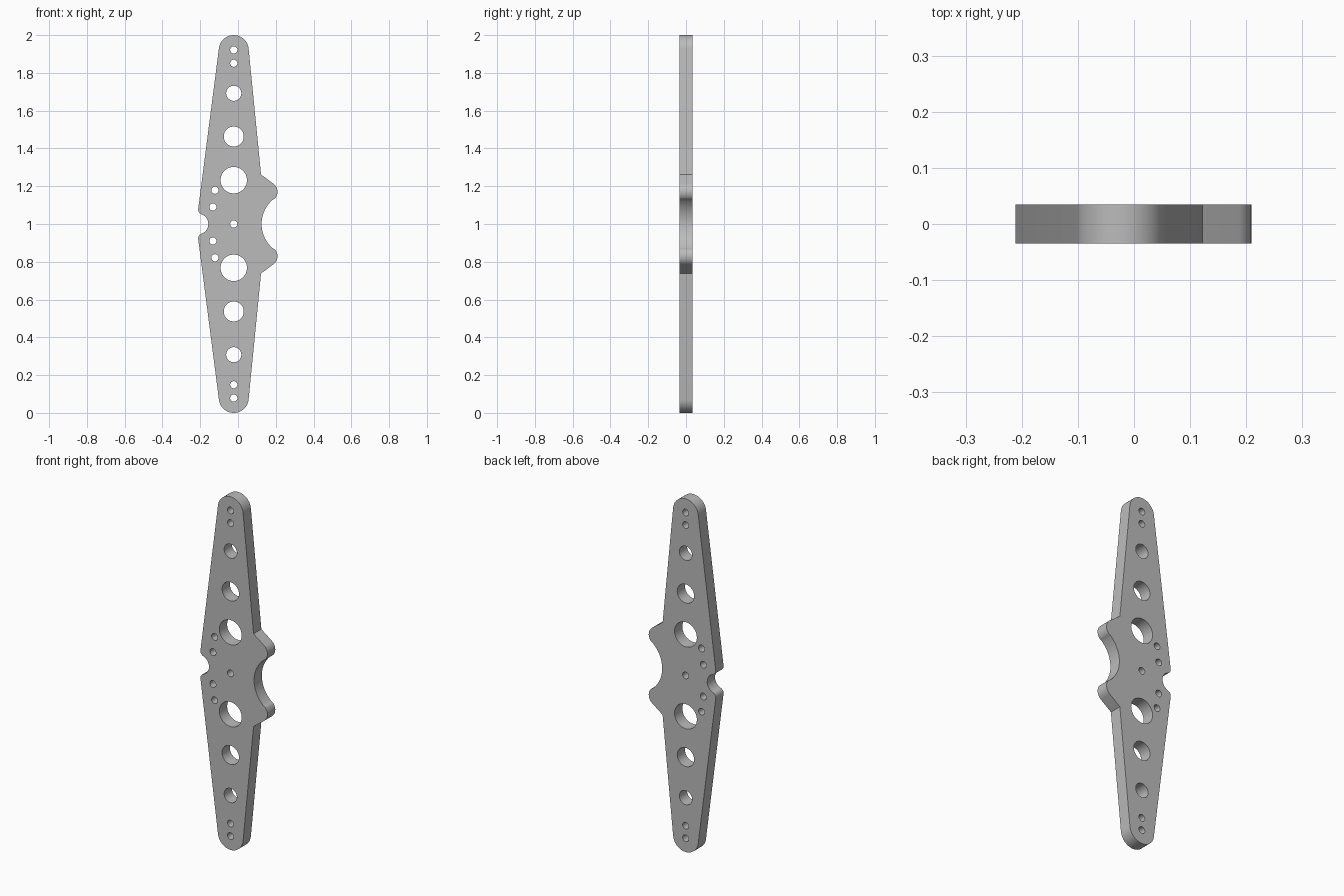
import bpy, bmesh
from math import sin, cos, radians, pi
from mathutils import Matrix

cube = bpy.data.objects.get("Cube")
if cube:
    bpy.data.objects.remove(cube)

AXIS_X = -0.0225      # centre line of the arm
MID = 1.0             # mirror height
THICK = 0.07


def arc(cx, cz, r, start, end, n):
    """Points on an arc, angles in degrees."""
    angles = [radians(start + (end - start) * i / n) for i in range(n + 1)]
    return [(cx + r * cos(a), cz + r * sin(a)) for a in angles]


def flip(points):
    return [(x, 2 * MID - z) for x, z in reversed(points)]


# Upper half of the outline, counter-clockwise from the right-hand recess
upper = arc(0.294, MID, 0.169, 180, 129.4, 14)          # wide recess
upper += arc(0.156, 1.171, 0.053, -50, 53, 18)[1:]      # side lobe
upper += [(0.122, 1.262)]                               # lobe shoulder
upper += arc(AXIS_X, 1.921, 0.079, 5.6, 172.7, 28)      # rounded arm end
upper += arc(-0.185, 1.076, 0.026, 172.7, 250, 10)      # notch corner
upper += arc(-0.212, MID, 0.0547, 70.4, 0, 12)[1:]      # small notch
outline = upper + flip(upper)[1:-1]

# Holes: x, z, radius; mirrored below the middle
holes = [
    (AXIS_X, 1.922, 0.019), (AXIS_X, 1.851, 0.019),
    (AXIS_X, 1.692, 0.04), (AXIS_X, 1.463, 0.053), (AXIS_X, 1.232, 0.07),
    (-0.122, 1.179, 0.019), (-0.133, 1.09, 0.019),
]
holes += [(x, 2 * MID - z, r) for x, z, r in holes]
holes.append((AXIS_X, MID, 0.019))

# Filled profile with thickness
curve = bpy.data.curves.new("plate_profile", "CURVE")
curve.dimensions = "2D"
curve.fill_mode = "BOTH"
curve.extrude = THICK / 2
for loop in [outline] + [arc(x, z, r, 0, 360, 40)[:-1] for x, z, r in holes]:
    spline = curve.splines.new("POLY")
    spline.points.add(len(loop) - 1)
    for point, (x, z) in zip(spline.points, loop):
        point.co = (x, z, 0, 1)
    spline.use_cyclic_u = True

profile = bpy.data.objects.new("plate_profile", curve)
bpy.context.scene.collection.objects.link(profile)
bpy.context.view_layer.update()
evaluated = profile.evaluated_get(bpy.context.evaluated_depsgraph_get())
mesh = bpy.data.meshes.new_from_object(evaluated)
bpy.data.objects.remove(profile)

# Stand the plate up and weld the caps to the rim
bm = bmesh.new()
bm.from_mesh(mesh)
bmesh.ops.remove_doubles(bm, verts=bm.verts, dist=0.00005)
bmesh.ops.transform(bm, matrix=Matrix.Rotation(pi / 2, 4, "X"), verts=bm.verts)
bmesh.ops.recalc_face_normals(bm, faces=bm.faces)
bm.to_mesh(mesh)
bm.free()

grey = bpy.data.materials.new("plain_grey")
grey.use_nodes = True
colour = (0.5, 0.5, 0.5, 1)
grey.diffuse_color = colour
grey.node_tree.nodes["Principled BSDF"].inputs["Base Color"].default_value = colour
mesh.materials.clear()
mesh.materials.append(grey)

plate = bpy.data.objects.new("perforated_arm_plate", mesh)
mesh.name = "perforated_arm_plate"
bpy.context.scene.collection.objects.link(plate)
bpy.ops.object.select_all(action="DESELECT")
plate.select_set(True)
bpy.context.view_layer.objects.active = plate
bpy.ops.object.shade_smooth_by_angle(angle=radians(30))
